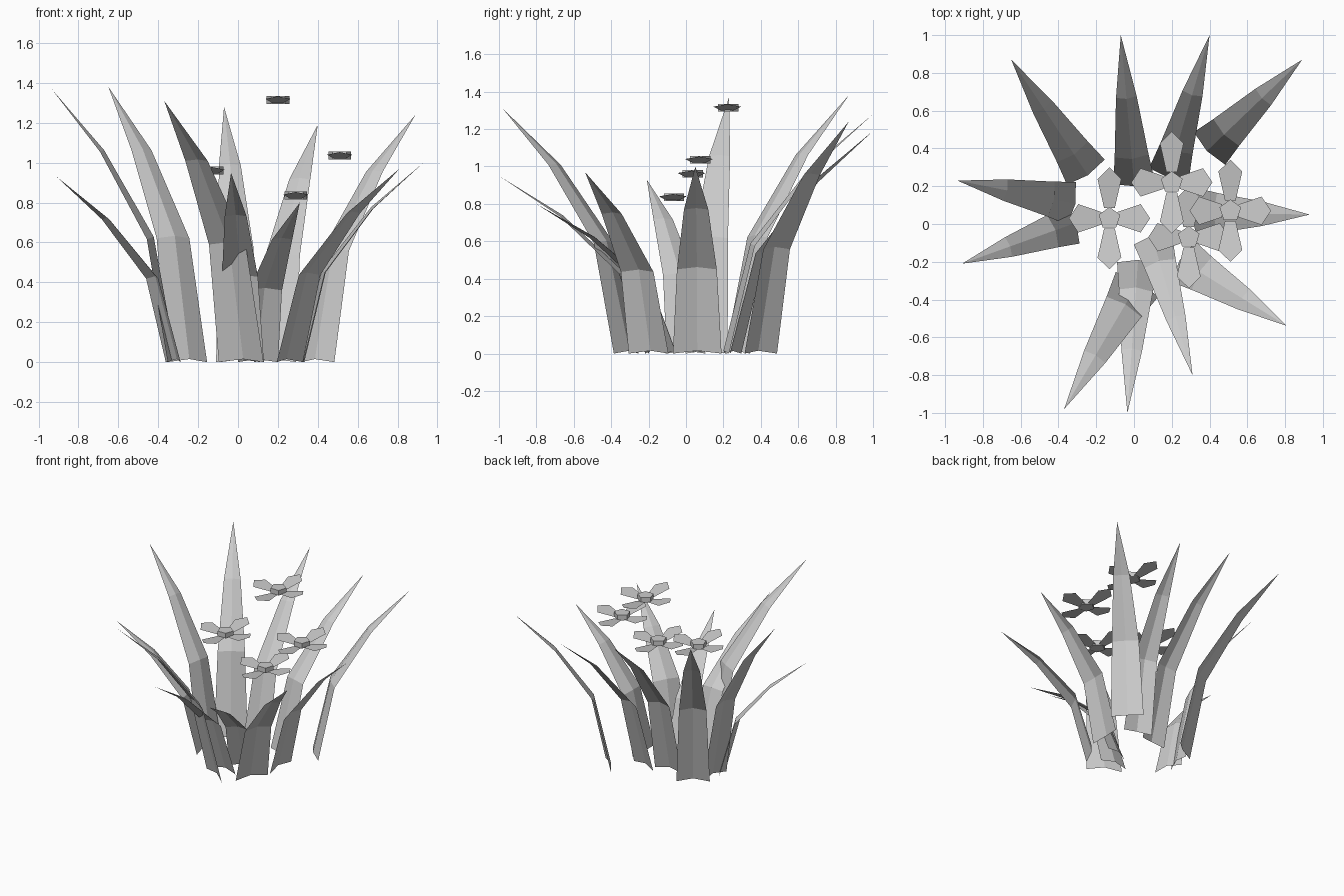
import bpy, bmesh, math
from mathutils import Vector

if "Cube" in bpy.data.objects:
    bpy.data.objects.remove(bpy.data.objects["Cube"])

grey = bpy.data.materials.new("light_grey")
grey.diffuse_color = (0.6, 0.6, 0.6, 1)
grey.use_nodes = True
grey.node_tree.nodes["Principled BSDF"].inputs["Base Color"].default_value = grey.diffuse_color


def finish(name, bm):
    me = bpy.data.meshes.new(name)
    bm.to_mesh(me)
    bm.free()
    me.materials.append(grey)
    ob = bpy.data.objects.new(name, me)
    bpy.context.collection.objects.link(ob)
    return ob


def leaf(name, base, tip, half):
    """Creased leaf: three rows of three points closing to a tip."""
    b, t = Vector((*base, 0)), Vector(tip)
    flat = Vector((t.x - b.x, t.y - b.y, 0))
    out = flat.normalized()
    side = Vector((-out.y, out.x, 0))
    bm = bmesh.new()
    rows = []
    # reach fraction, height fraction, width fraction
    for reach, height, width in ((0, 0, 1), (0.18, 0.45, 0.82), (0.58, 0.77, 0.5)):
        c = b + flat * reach + Vector((0, 0, t.z * height))
        crease = (Vector((0, 0, 0.015)) - out * 0.02) * width
        w = side * half * width
        rows.append([bm.verts.new(p) for p in (c - w, c + crease, c + w)])
    for lo, hi in zip(rows, rows[1:]):
        for i in range(2):
            bm.faces.new((lo[i + 1], lo[i], hi[i], hi[i + 1]))
    top = bm.verts.new(t)
    for i in range(2):
        bm.faces.new((rows[-1][i + 1], rows[-1][i], top))
    finish(name, bm)


def flower(name, centre):
    """Five-sided hub with four flat, slightly raised pointed petals."""
    bm = bmesh.new()
    hub = bmesh.ops.create_cone(bm, cap_ends=True, segments=5, radius1=0.06,
                                radius2=0.06, depth=0.04)["verts"]
    a = math.pi / 2 - max(math.atan2(v.co.y, v.co.x) for v in hub)
    for v in hub:
        r = 0.06
        ang = math.atan2(v.co.y, v.co.x) + a
        ang = math.pi / 2 + round((ang - math.pi / 2) / (0.4 * math.pi)) * 0.4 * math.pi
        v.co.x, v.co.y = r * math.cos(ang), r * math.sin(ang)
    # petals are longer along y than along x
    for k in range(4):
        length, wide = ((0.215, 0.075), (0.27, 0.063))[k % 2]
        d = Vector((round(math.cos(k * math.pi / 2)), round(math.sin(k * math.pi / 2)), 0))
        s = Vector((-d.y, d.x, 0))
        outline = ((0.2, -0.45, -0.015), (0.77, -1, 0.005), (1, 0, 0.018),
                   (0.77, 1, 0.005), (0.2, 0.45, -0.015))
        bm.faces.new([bm.verts.new(d * length * u + s * wide * w + Vector((0, 0, z)))
                      for u, w, z in outline])
    finish(name, bm).location = centre


# ring of leaves: base centre, tip, half width
leaves = [
    ((-0.255, 0.275), (-0.65, 0.87, 1.38), 0.12),
    ((0.0, 0.22), (-0.07, 1.0, 1.28), 0.11),
    ((0.185, 0.265), (0.40, 1.0, 1.19), 0.11),
    ((0.40, 0.40), (0.89, 0.87, 1.24), 0.12),
    ((0.33, 0.06), (0.93, 0.05, 1.0), 0.13),
    ((0.26, -0.20), (0.81, -0.54, 0.97), 0.125),
    ((0.10, -0.08), (0.31, -0.80, 0.80), 0.105),
    ((0.02, -0.21), (-0.035, -1.0, 0.95), 0.11),
    ((0.016, -0.32), (-0.37, -0.98, 1.31), 0.13),
    ((-0.325, 0.0), (-0.91, -0.21, 0.93), 0.11),
    ((-0.33, 0.11), (-0.935, 0.23, 1.37), 0.115),
]
for i, spec in enumerate(leaves, 1):
    leaf(f"leaf_{i}", *spec)

# floating flowers
for i, c in enumerate([(0.20, 0.22, 1.315), (0.51, 0.07, 1.035),
                       (-0.13, 0.03, 0.96), (0.29, -0.07, 0.835)], 1):
    flower(f"flower_{i}", c)
